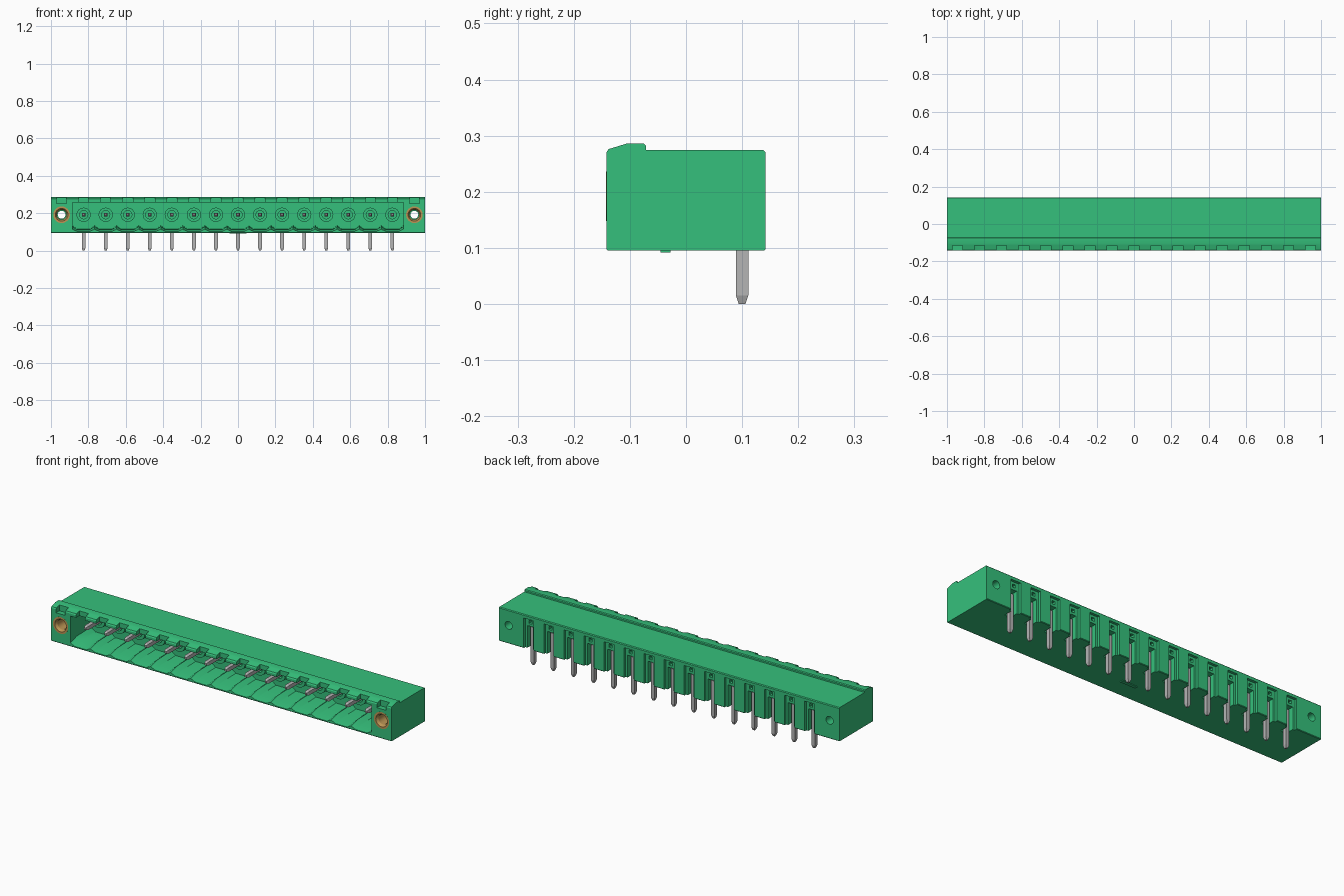
import bpy, bmesh, math
from mathutils import Vector

cube = bpy.data.objects.get("Cube")
if cube:
    bpy.data.objects.remove(cube)

PITCH, COUNT, AXIS_Z = 0.1179, 15, 0.192
FRONT, BACK = -0.142, 0.142
CELLS = [(i - (COUNT - 1) / 2) * PITCH for i in range(COUNT)]
FLANGES = [-0.943, 0.943]


def material(name, colour):
    m = bpy.data.materials.new(name)
    m.use_nodes = True
    m.diffuse_color = (*colour, 1)
    m.node_tree.nodes["Principled BSDF"].inputs["Base Color"].default_value = (*colour, 1)
    return m


GREEN = material("green plastic", (0.036, 0.53, 0.2))
GREY = material("grey metal", (0.46, 0.46, 0.46))
BRASS = material("brass", (0.5, 0.3, 0.09))


def make(name, bm, mat):
    bmesh.ops.recalc_face_normals(bm, faces=bm.faces)
    mesh = bpy.data.meshes.new(name)
    bm.to_mesh(mesh)
    bm.free()
    mesh.materials.append(mat)
    obj = bpy.data.objects.new(name, mesh)
    bpy.context.collection.objects.link(obj)
    return obj


def loft(bm, rings, closed=False):
    """Skin a list of equal rings, capping the ends or closing the loop."""
    rows = [[bm.verts.new(p) for p in ring] for ring in rings]
    n = len(rows[0])
    pairs = list(zip(rows, rows[1:])) + ([(rows[-1], rows[0])] if closed else [])
    for a, b in pairs:
        for i in range(n):
            j = (i + 1) % n
            bm.faces.new((a[i], a[j], b[j], b[i]))
    if not closed:
        bm.faces.new(rows[0])
        bm.faces.new(rows[-1])


def box(bm, x, half, y0, y1, z0, z1):
    loft(bm, [[(x - half, y, z0), (x + half, y, z0), (x + half, y, z1), (x - half, y, z1)]
              for y in (y0, y1)])


def circle(x, y, r, sides=24):
    return [(x + r * math.cos(math.tau * i / sides), y, AXIS_Z + r * math.sin(math.tau * i / sides))
            for i in range(sides)]


# Housing: side profile with the raised locking ridge, run along x
profile = [(FRONT, 0.098), (-0.139, 0.095), (0.139, 0.095), (BACK, 0.098),
           (BACK, 0.270), (0.138, 0.274), (-0.071, 0.274), (-0.071, 0.282),
           (-0.075, 0.286), (-0.105, 0.286), (-0.138, 0.276), (FRONT, 0.270)]
bm = bmesh.new()
loft(bm, [[(x, y, z) for y, z in profile] for x in (-1, 1)])
housing = make("housing", bm, GREEN)
cutters = []


def cutter(name, bm):
    obj = make(name, bm, GREEN)
    obj.hide_render = True
    mod = housing.modifiers.new(name, "BOOLEAN")
    mod.operation, mod.solver, mod.object = "DIFFERENCE", "EXACT", obj
    cutters.append(obj)


# Socket cavity with a scalloped floor that dips towards the mouth
def cavity_ring(y, trough, ridge):
    pts = [(-0.885, y, ridge)]
    for x in CELLS:
        pts += [(x - 0.034, y, trough), (x + 0.034, y, trough), (x + PITCH / 2, y, ridge)]
    return pts + [(0.885, y, 0.257), (-0.885, y, 0.257)]


bm = bmesh.new()
loft(bm, [cavity_ring(FRONT - 0.01, 0.101, 0.112), cavity_ring(-0.09, 0.112, 0.130),
          cavity_ring(0.03, 0.115, 0.134)])
cutter("cavity_cutter", bm)

# Coding notches along the top front edge
bm = bmesh.new()
for x in CELLS + FLANGES:
    box(bm, x, 0.027, FRONT - 0.02, -0.114, 0.252, 0.32)
cutter("notch_cutter", bm)

# Rear recesses, pin slots and small vent holes
bm = bmesh.new()
for x in CELLS:
    box(bm, x, 0.029, 0.128, 0.2, 0.05, 0.255)
cutter("recess_cutter", bm)
bm = bmesh.new()
for x in CELLS:
    box(bm, x, 0.017, 0.082, 0.15, 0.06, 0.213)
    box(bm, x, 0.009, 0.10, 0.15, 0.226, 0.243)
cutter("slot_cutter", bm)

# Screw holes through the end flanges
for name, radius, end in (("bore_cutter", 0.044, 0.02), ("screw_hole_cutter", 0.021, 0.2)):
    bm = bmesh.new()
    for x in FLANGES:
        loft(bm, [circle(x, -0.2, radius), circle(x, end, radius)])
    cutter(name, bm)

# Bake the cuts and drop the helpers
bpy.context.view_layer.update()
graph = bpy.context.evaluated_depsgraph_get()
housing.data = bpy.data.meshes.new_from_object(housing.evaluated_get(graph))
housing.modifiers.clear()
for obj in cutters:
    bpy.data.objects.remove(obj)

# Round collars around each contact at the back of the cavity
bm = bmesh.new()
for x in CELLS:
    loft(bm, [circle(x, 0.032, 0.038), circle(x, 0.005, 0.038),
              circle(x, 0.005, 0.022), circle(x, 0.032, 0.022)], closed=True)
collars = make("contact_collars", bm, GREEN)

# Locating foot under the housing
bm = bmesh.new()
box(bm, 0, 0.045, -0.045, -0.028, 0.0915, 0.097)
make("locating_foot", bm, GREEN)


# Right-angle contact pins with tapered ends
def pin_ring(x, y, z, w, dy, dz):
    return [(x - w, y - dy, z - dz), (x + w, y - dy, z - dz),
            (x + w, y + dy, z + dz), (x - w, y + dy, z + dz)]


bm = bmesh.new()
for x in CELLS:
    loft(bm, [pin_ring(x, -0.105, AXIS_Z, 0.005, 0, 0.005),
              pin_ring(x, -0.092, AXIS_Z, 0.010, 0, 0.010),
              pin_ring(x, 0.100, AXIS_Z, 0.010, 0.011, 0.010),
              pin_ring(x, 0.100, 0.015, 0.010, 0.011, 0),
              pin_ring(x, 0.100, 0, 0.005, 0.006, 0)])
make("contact_pins", bm, GREY)

# Threaded brass inserts with a countersunk mouth
bm = bmesh.new()
for x in FLANGES:
    loft(bm, [circle(x, 0.02, 0.0445), circle(x, FRONT - 0.0005, 0.0445),
              circle(x, FRONT - 0.0005, 0.034), circle(x, -0.130, 0.026),
              circle(x, 0.02, 0.026)], closed=True)
inserts = make("brass_inserts", bm, BRASS)

for obj in (collars, inserts, housing):
    bpy.ops.object.select_all(action="DESELECT")
    obj.select_set(True)
    bpy.context.view_layer.objects.active = obj
    bpy.ops.object.shade_smooth_by_angle(angle=math.radians(30))
